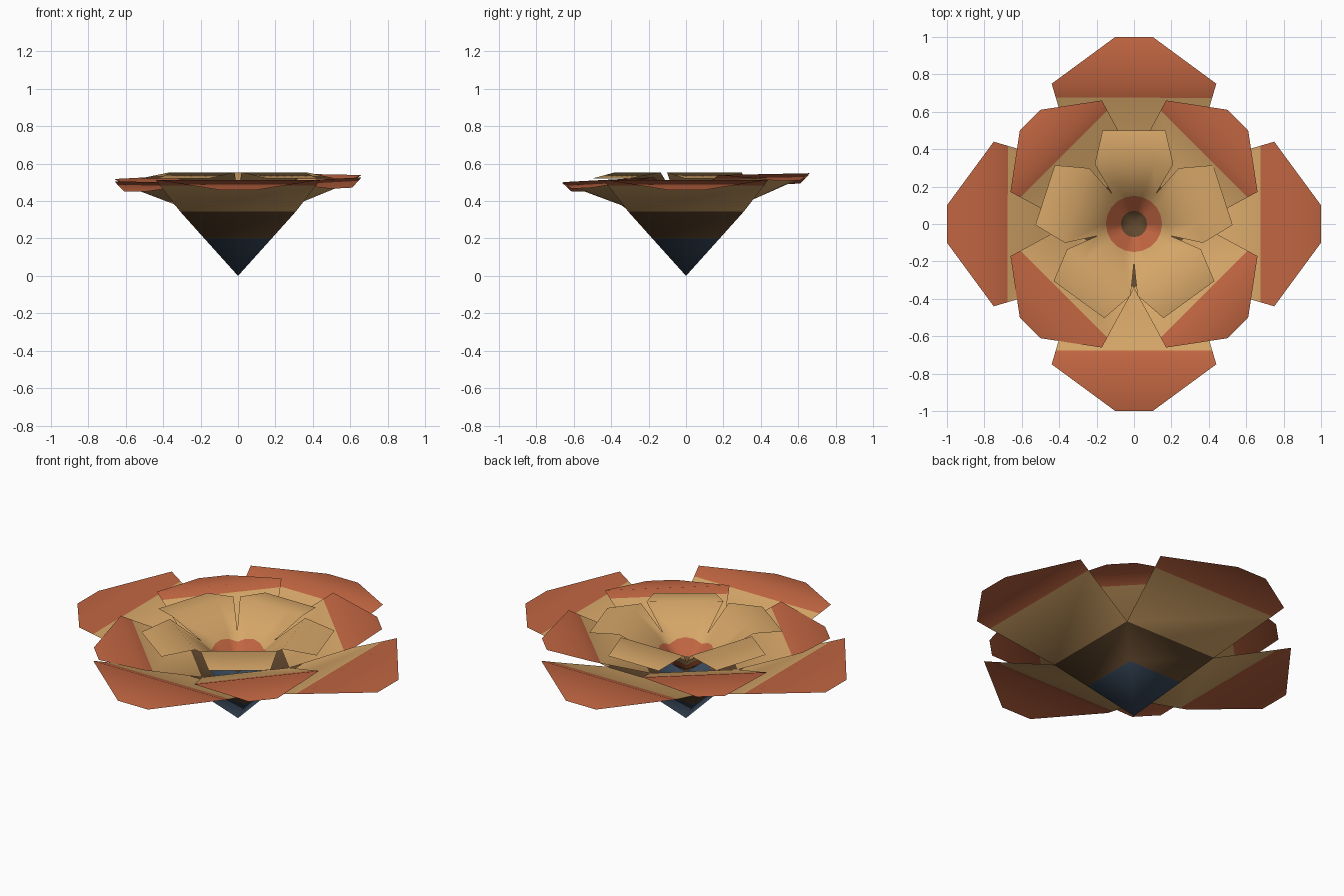
import bpy, bmesh, math
from mathutils import Matrix

if "Cube" in bpy.data.objects:
    bpy.data.objects.remove(bpy.data.objects["Cube"])


def srgb(r, g, b):
    return tuple(((c / 255 + 0.055) / 1.055) ** 2.4 for c in (r, g, b)) + (1,)


def material(name, rgb):
    m = bpy.data.materials.new(name)
    m.diffuse_color = srgb(*rgb)
    m.use_nodes = True
    m.node_tree.nodes["Principled BSDF"].inputs["Base Color"].default_value = m.diffuse_color
    return m


MATS = [material("navy", (54, 70, 88)), material("dark brown", (98, 72, 46)),
        material("tan", (214, 166, 104)), material("rust", (192, 101, 65))]
NAVY, BROWN, TAN, RUST = range(4)


def finish(bm, name, matrix):
    bmesh.ops.remove_doubles(bm, verts=bm.verts, dist=1e-4)
    bm.transform(matrix)
    me = bpy.data.meshes.new(name)
    bm.to_mesh(me)
    bm.free()
    for m in MATS:
        me.materials.append(m)
    me.shade_smooth()
    ob = bpy.data.objects.new(name, me)
    bpy.context.collection.objects.link(ob)
    return ob


def strip(bm, rows, mats):
    """Bridge successive rows of vertices, one material per band."""
    rows = [[bm.verts.new(p) for p in row] for row in rows]
    for a, b, mat in zip(rows, rows[1:], mats):
        n = len(b) - 1
        for i in range(n):
            pts = [a[0], b[i], b[i + 1]] if len(a) == 1 else [a[i], b[i], b[i + 1], a[i + 1]]
            bm.faces.new(pts).material_index = mat


# Petal outline: (distance out, half width, height)
PETAL = [(0, 0, 0), (.18, .18, .2), (.31, .31, .345),
         (.675, .418, .484), (.75, .44, .514), (1, .1, .46)]
BANDS = [NAVY, BROWN, TAN, RUST, RUST]


def four_petals(name, scale, turn, matrix):
    bm = bmesh.new()
    for k in range(4):
        rot = Matrix.Rotation(math.radians(turn + 90 * k), 4, 'Z')
        tmp = [[rot @ Matrix.Scale(scale, 4) @ Matrix.Translation((x, t * w, z)).translation
                for t in ((0,) if w == 0 else (-1, 1))] for x, w, z in PETAL]
        strip(bm, tmp, BANDS)
    return finish(bm, name, matrix)


# Outer and middle petal rings (the middle one sits higher, slightly tilted)
four_petals("outer_petals", 1.0, 0, Matrix.Identity(4))
tilt = Matrix.Identity(4)
tilt[2][0], tilt[2][1] = .016, .036
four_petals("middle_petals", .785, 45, Matrix.Translation((0, 0, .119)) @ tilt)

# Inner ring: five petals round a small cup with a coloured heart
bm = bmesh.new()
APEX, SLOPE, APO, N = .275, .95, .165, 4
for k in range(5):
    rot = Matrix.Rotation(math.radians(90 + 72 * k), 4, 'Z')
    angs = [math.radians(-36 + 72 * i / N) for i in range(N + 1)]
    rows = [[(0, 0, APEX)]]
    for r in (.07, .15):
        rows.append([(r * math.cos(a), r * math.sin(a), APEX + SLOPE * r * math.cos(a)) for a in angs])
    rim = APEX + SLOPE * APO
    rows.append([(APO, APO * math.tan(a), rim) for a in angs])
    for x, w, z in ((.32, .21, .553), (.5, .168, .52)):
        rows.append([(x, w * (2 * i / N - 1), z) for i in range(N + 1)])
    rows = [[rot @ Matrix.Translation(p).translation for p in row] for row in rows]
    strip(bm, rows, [BROWN, RUST, TAN, TAN, TAN])
finish(bm, "inner_petals", Matrix.Identity(4))
